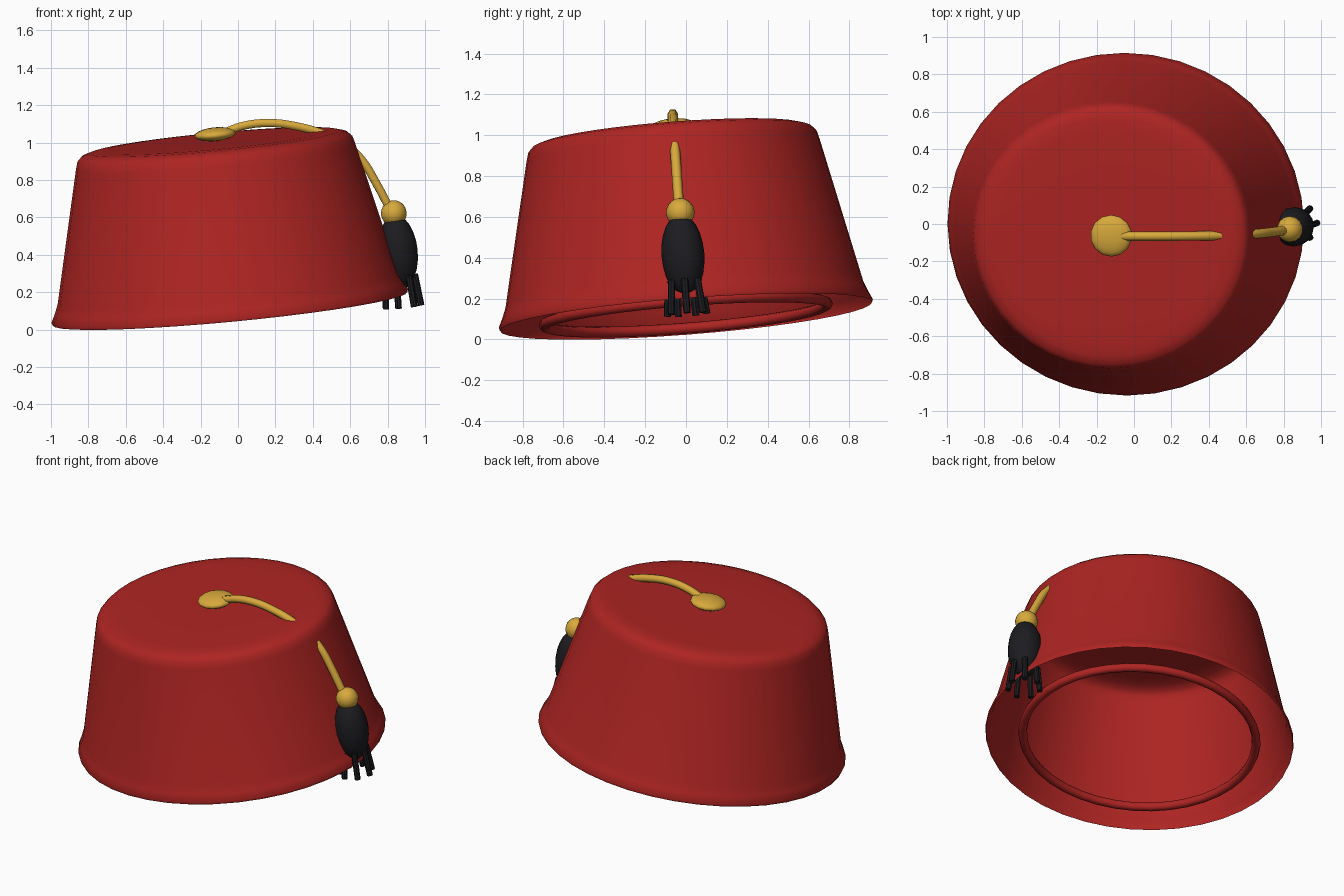
import bpy, bmesh, math
from mathutils import Matrix, Euler

if "Cube" in bpy.data.objects:
    bpy.data.objects.remove(bpy.data.objects["Cube"])

# Shared tilt of the hat and everything hanging on it
TILT = Euler((0.077, -0.094, 0)).to_matrix().to_4x4()
BASE = Matrix.Translation((-0.043, 0, 0.112)) @ TILT
OVAL = Matrix.Diagonal((1.0, 0.96, 1.0, 1.0))


def material(name, color):
    m = bpy.data.materials.new(name)
    m.diffuse_color = (*color, 1)
    m.use_nodes = True
    m.node_tree.nodes["Principled BSDF"].inputs["Base Color"].default_value = m.diffuse_color
    return m


RED = material("red_felt", (0.42, 0.018, 0.016))
GOLD = material("gold_cord", (0.69, 0.40, 0.045))
BLACK = material("black_thread", (0.012, 0.012, 0.015))


def finish(bm, name, mat, matrix):
    bm.transform(matrix)
    bmesh.ops.recalc_face_normals(bm, faces=bm.faces)
    for f in bm.faces:
        f.smooth = True
    me = bpy.data.meshes.new(name)
    bm.to_mesh(me)
    bm.free()
    me.materials.append(mat)
    ob = bpy.data.objects.new(name, me)
    bpy.context.collection.objects.link(ob)
    return ob


def lathe(name, profile, mat, matrix, steps=40, closed=False):
    bm = bmesh.new()
    vs = [bm.verts.new((r, 0, z)) for r, z in profile]
    pairs = list(zip(vs, vs[1:])) + ([(vs[-1], vs[0])] if closed else [])
    edges = [bm.edges.new(p) for p in pairs]
    bmesh.ops.spin(bm, geom=vs + edges, axis=(0, 0, 1), cent=(0, 0, 0),
                   angle=math.tau, steps=steps)
    bmesh.ops.remove_doubles(bm, verts=bm.verts, dist=1e-4)
    return finish(bm, name, mat, matrix)


def ellipsoid(name, loc, size, mat, u=14, v=10):
    bm = bmesh.new()
    bmesh.ops.create_uvsphere(bm, u_segments=u, v_segments=v, radius=1)
    return finish(bm, name, mat, Matrix.Translation(loc) @ TILT
                  @ Matrix.Diagonal((*size, 1)))


# Hat body: open felt shell with a flared rim and rounded crown edge
lathe("hat_body", [(0, 0.902), (0.3, 0.902), (0.6, 0.902), (0.67, 0.898),
                   (0.715, 0.885), (0.738, 0.862), (0.75, 0.82),
                   (0.915, 0.11), (0.935, 0.06), (0.957, 0.015), (0.952, 0.0)],
      RED, BASE @ OVAL)

# Rolled sweatband inside the opening
ring = [(0.725 + 0.027 * math.cos(i * math.tau / 8), 0.01 + 0.027 * math.sin(i * math.tau / 8))
        for i in range(8)]
lathe("inner_band", ring, RED, BASE @ OVAL, closed=True)

# Button on the crown
ellipsoid("crown_button", (-0.122, -0.063, 1.045), (0.112, 0.112, 0.036), GOLD)

# Cord: arches over the crown, sinks into the edge and comes down to the tassel
cu = bpy.data.curves.new("cord", "CURVE")
cu.dimensions = "3D"
cu.bevel_depth = 0.025
cu.bevel_resolution = 1
cu.resolution_u = 4
cu.use_fill_caps = True
path = [(-0.07, -0.065, 1.055), (0.02, -0.065, 1.088), (0.16, -0.065, 1.105),
        (0.31, -0.064, 1.088), (0.46, -0.062, 1.045), (0.57, -0.058, 0.99),
        (0.66, -0.052, 0.91), (0.735, -0.044, 0.79), (0.81, -0.034, 0.65)]
sp = cu.splines.new("BEZIER")
sp.bezier_points.add(len(path) - 1)
for p, co in zip(sp.bezier_points, path):
    p.co = co
    p.handle_left_type = p.handle_right_type = "AUTO"
cu.materials.append(GOLD)
cord = bpy.data.objects.new("cord", cu)
bpy.context.collection.objects.link(cord)

# Tassel knot and body
ellipsoid("tassel_knot", (0.833, -0.028, 0.622), (0.07, 0.07, 0.07), GOLD)
ellipsoid("tassel_body", (0.856, -0.015, 0.415), (0.105, 0.105, 0.20), BLACK, 16, 12)

# Splayed strands under the tassel
strand_base = Matrix.Translation((0.872, -0.001, 0.205)) @ TILT
for i in range(7):
    bm = bmesh.new()
    bmesh.ops.create_cone(bm, cap_ends=True, segments=8, radius1=0.018,
                          radius2=0.018, depth=0.17)
    ob = finish(bm, f"tassel_strand_{i + 1}", BLACK,
                strand_base @ Matrix.Rotation(i * math.tau / 7, 4, "Z")
                @ Matrix.Translation((0.09, 0, 0)) @ Matrix.Rotation(-0.11, 4, "Y"))
    bpy.ops.object.select_all(action="DESELECT")
    ob.select_set(True)
    bpy.context.view_layer.objects.active = ob
    bpy.ops.object.shade_smooth_by_angle()
